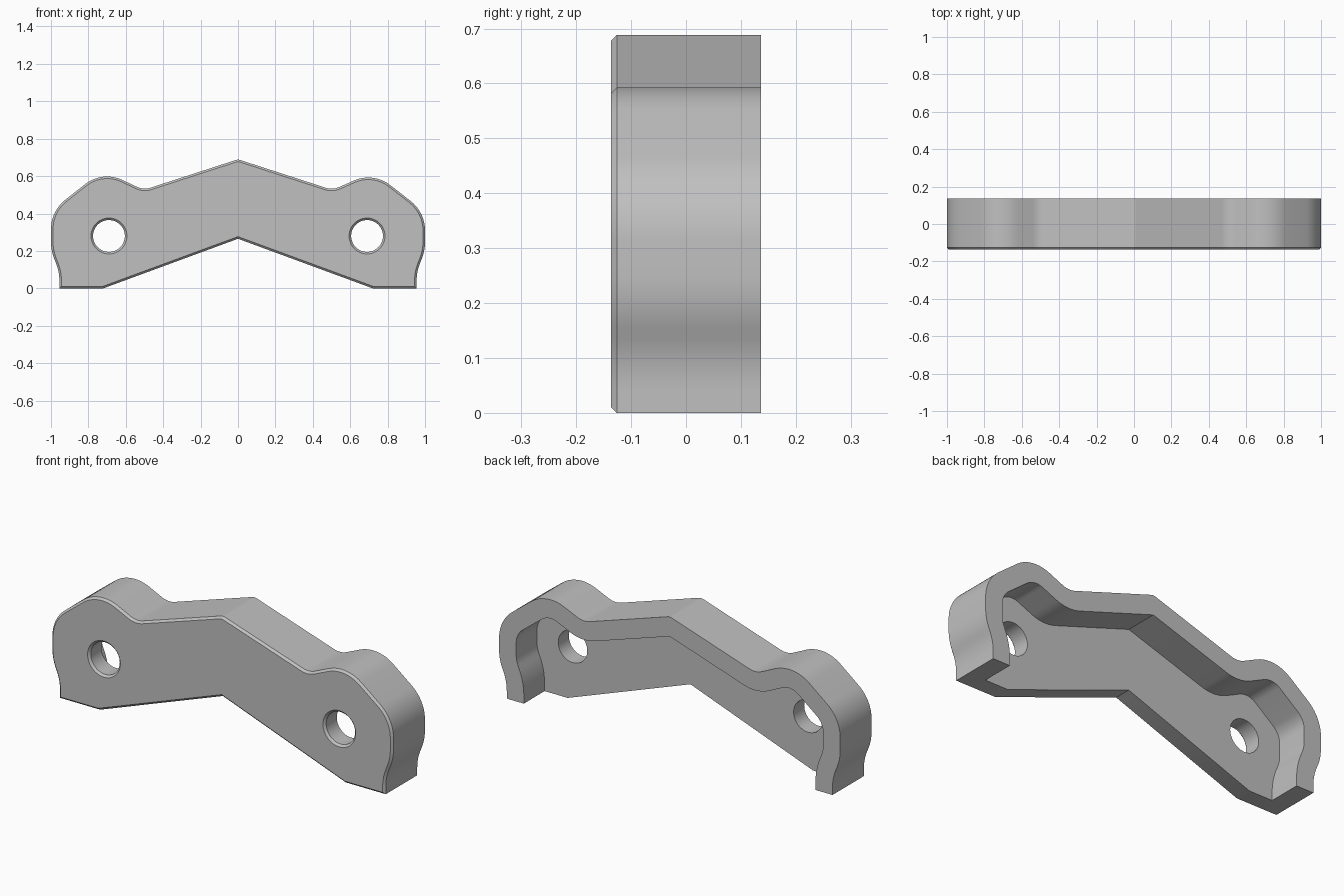
import bpy, bmesh, math
from mathutils import Vector

if "Cube" in bpy.data.objects:
    bpy.data.objects.remove(bpy.data.objects["Cube"], do_unlink=True)

HALF_DEPTH = 0.137    # half the thickness, front to back
WALL = 0.10           # rim and plate thickness
CHAMFER = 0.011

grey = bpy.data.materials.new("plain grey")
grey.use_nodes = True
colour = (0.53, 0.53, 0.53, 1)
grey.diffuse_color = colour
grey.node_tree.nodes["Principled BSDF"].inputs["Base Color"].default_value = colour


def side(lobe_x, lobe_z, shoulder_z):
    """Corners (x, z, fillet radius) from the foot up to the valley."""
    return [(0.955, 0.0, 0), (0.955, 0.09, 0.25), (1.0, 0.20, 0.25),
            (1.0, shoulder_z, 0.20), (lobe_x, lobe_z, 0.19), (0.505, 0.526, 0.10)]


def offset(corners, d):
    """Move a closed clockwise corner list inward by d, adapting the fillets."""
    out = []
    n = len(corners)
    for i, (x, z, r) in enumerate(corners):
        p = Vector((x, z))
        a = (p - Vector(corners[i - 1][:2])).normalized()
        b = (Vector(corners[(i + 1) % n][:2]) - p).normalized()
        na, nb = Vector((a.y, -a.x)), Vector((b.y, -b.x))
        q = p + (na + nb) * (d / (1 + na.dot(nb)))
        convex = a.x * b.y - a.y * b.x < 0
        out.append((q.x, q.y, max(r - d if convex else r + d, 0) if r else 0))
    return out


def fillet(corners, steps=10):
    """Turn corners with radii into a closed outline."""
    pts = []
    n = len(corners)
    for i, (x, z, r) in enumerate(corners):
        p = Vector((x, z))
        if r <= 0:
            pts.append(p)
            continue
        a = (Vector(corners[i - 1][:2]) - p).normalized()
        b = (Vector(corners[(i + 1) % n][:2]) - p).normalized()
        half = a.angle(b) / 2
        centre = p + (a + b).normalized() * (r / math.sin(half))
        start = p + a * (r / math.tan(half)) - centre
        end = p + b * (r / math.tan(half)) - centre
        sweep = start.angle(end)
        for k in range(steps + 1):
            t = k / steps
            pts.append(centre + (start * math.sin((1 - t) * sweep)
                                 + end * math.sin(t * sweep)) / math.sin(sweep))
    return pts


def loft(name, sections):
    """Solid through matching (y, outline) sections."""
    bm = bmesh.new()
    rings = [[bm.verts.new((p[0], y, p[1])) for p in pts] for y, pts in sections]
    n = len(rings[0])
    for lo, hi in zip(rings, rings[1:]):
        for i in range(n):
            j = (i + 1) % n
            bm.faces.new((lo[i], lo[j], hi[j], hi[i]))
    bm.faces.new(rings[0])
    bm.faces.new(rings[-1])
    bmesh.ops.recalc_face_normals(bm, faces=bm.faces[:])
    mesh = bpy.data.meshes.new(name)
    bm.to_mesh(mesh)
    bm.free()
    mesh.materials.append(grey)
    ob = bpy.data.objects.new(name, mesh)
    bpy.context.collection.objects.link(ob)
    return ob


def circle(x, z, r, n=48):
    return [(x + r * math.cos(2 * math.pi * k / n),
             z + r * math.sin(2 * math.pi * k / n)) for k in range(n)]


# Outline: left lobe, peak, right lobe, then the arched underside
left = [(-x, z, r) for x, z, r in side(0.725, 0.63, 0.413)]
right = side(0.724, 0.622, 0.407)[::-1]
top = left + [(0, 0.69, 0.04)] + right
corners = top + [(0.72, 0, 0), (0, 0.265, 0), (-0.72, 0, 0)]

# Solid body with a chamfered front edge
outline = fillet(corners)
bracket = loft("bracket_body", [
    (-HALF_DEPTH, fillet(offset(corners, CHAMFER))),
    (-HALF_DEPTH + CHAMFER, outline),
    (HALF_DEPTH, outline)])

# Rear pocket, open at the bottom, leaving the rim and front plate
inner = offset(corners, WALL)[:len(top)]
inner[0] = (inner[0][0], -0.2, 0)
inner[-1] = (inner[-1][0], -0.2, 0)
pocket = fillet(inner)
cutters = [loft("pocket_cutter", [(-HALF_DEPTH + WALL, pocket), (0.4, pocket)])]

# Bolt holes, chamfered at the front
for name, x in (("left", 0.69), ("right", -0.69)):
    cutters.append(loft(name + "_hole_cutter", [
        (-HALF_DEPTH - 0.01, circle(x, 0.28, 0.085 + CHAMFER + 0.01)),
        (-HALF_DEPTH + CHAMFER, circle(x, 0.28, 0.085)),
        (0.05, circle(x, 0.28, 0.085))]))

bpy.ops.object.select_all(action="DESELECT")
bpy.context.view_layer.objects.active = bracket
bracket.select_set(True)
for cutter in cutters:
    cutter.hide_render = True
    mod = bracket.modifiers.new(cutter.name, "BOOLEAN")
    mod.operation = "DIFFERENCE"
    mod.solver = "EXACT"
    mod.object = cutter
    bpy.ops.object.modifier_apply(modifier=mod.name)
    bpy.data.objects.remove(cutter, do_unlink=True)

bpy.ops.object.shade_smooth_by_angle(angle=math.radians(25))
